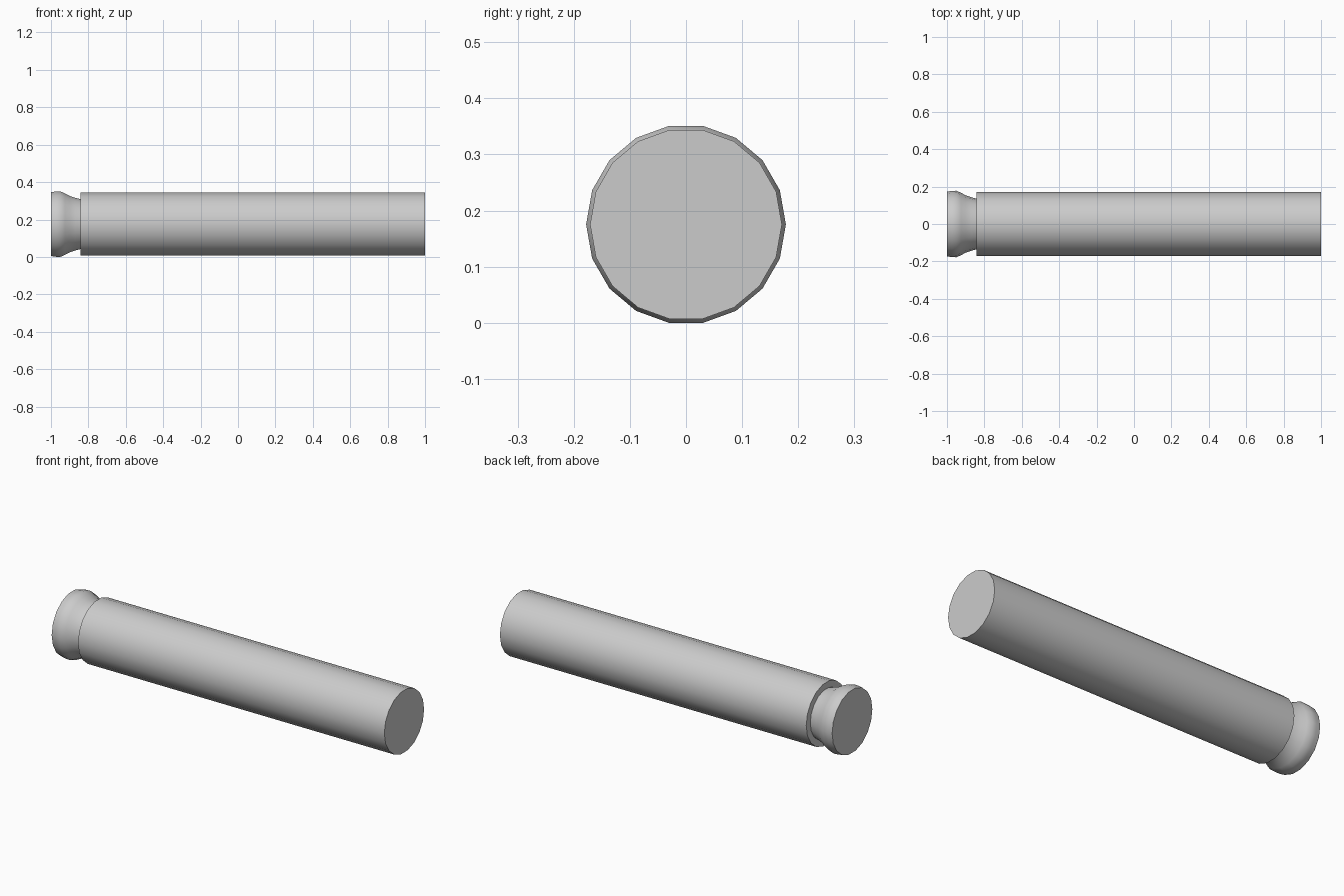
import bpy, bmesh, math

if "Cube" in bpy.data.objects:
    bpy.data.objects.remove(bpy.data.objects["Cube"])

SIDES = 18
CENTRE_Z = 0.178 * math.cos(math.pi / SIDES)


def lathe_x(name, profile):
    """Closed solid of revolution about the x direction; profile is (x, radius)."""
    bm = bmesh.new()
    rings = []
    for x, r in profile:
        rings.append([bm.verts.new((x, r * math.cos(a), CENTRE_Z + r * math.sin(a)))
                      for a in (2 * math.pi * i / SIDES for i in range(SIDES))])
    for a, b in zip(rings, rings[1:]):
        for i in range(SIDES):
            j = (i + 1) % SIDES
            bm.faces.new((a[i], a[j], b[j], b[i]))
    bm.faces.new(rings[0])
    bm.faces.new(rings[-1])
    bmesh.ops.recalc_face_normals(bm, faces=bm.faces)
    mesh = bpy.data.meshes.new(name)
    bm.to_mesh(mesh)
    bm.free()
    obj = bpy.data.objects.new(name, mesh)
    bpy.context.collection.objects.link(obj)
    bpy.ops.object.select_all(action='DESELECT')
    obj.select_set(True)
    bpy.context.view_layer.objects.active = obj
    bpy.ops.object.shade_smooth_by_angle(angle=math.radians(40))
    return obj


# long shaft and flared end with narrow neck, joined by a sharp shoulder
lathe_x("shaft_with_flared_end", [
    (-1.0, 0.173), (-0.975, 0.177), (-0.95, 0.178), (-0.925, 0.167),
    (-0.90, 0.153), (-0.87, 0.143), (-0.843, 0.136),
    (-0.843, 0.171), (1.0, 0.171),
])
